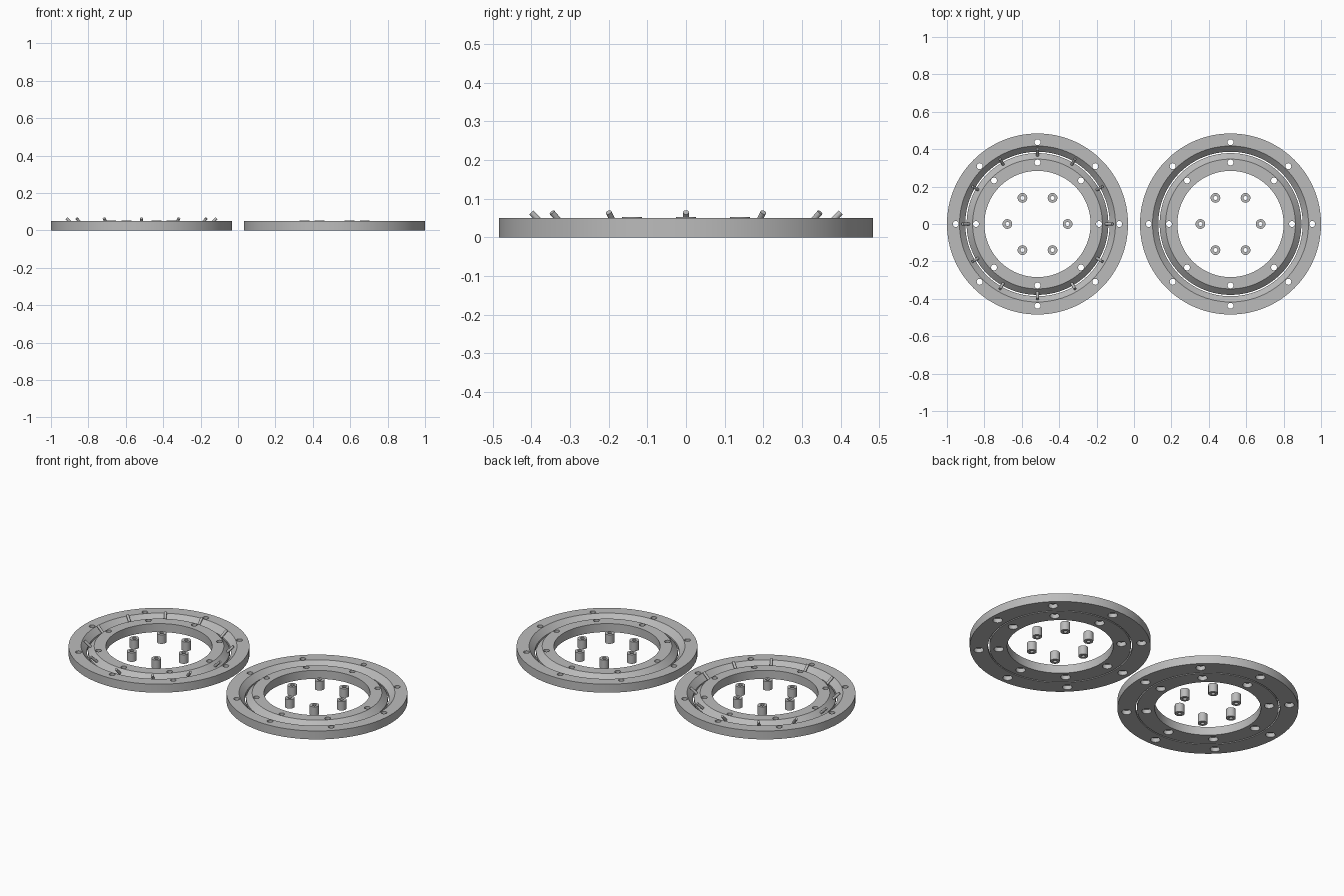
import bpy, bmesh
from math import cos, sin, pi, tau, radians
from mathutils import Matrix, Vector

if "Cube" in bpy.data.objects:
    bpy.data.objects.remove(bpy.data.objects["Cube"])

THICK = 0.05
CENTRE = 0.516      # distance of each bearing half from the middle
STEEL = (0.5, 0.5, 0.5, 1)

steel = bpy.data.materials.new("steel_grey")
steel.use_nodes = True
steel.diffuse_color = STEEL
steel.node_tree.nodes["Principled BSDF"].inputs["Base Color"].default_value = STEEL


def make_object(name, bm, x=0):
    bmesh.ops.recalc_face_normals(bm, faces=bm.faces)
    mesh = bpy.data.meshes.new(name)
    bm.to_mesh(mesh)
    bm.free()
    mesh.materials.append(steel)
    obj = bpy.data.objects.new(name, mesh)
    obj.location.x = x
    bpy.context.collection.objects.link(obj)
    return obj


def smooth(obj):
    bpy.ops.object.select_all(action="DESELECT")
    obj.select_set(True)
    bpy.context.view_layer.objects.active = obj
    bpy.ops.object.shade_smooth_by_angle(angle=radians(30))


def lathe(bm, profile, steps, centre=(0, 0)):
    """Revolve a closed (radius, height) profile about a vertical axis."""
    rings = []
    for i in range(steps):
        a = tau * i / steps
        rings.append([bm.verts.new((centre[0] + r * cos(a), centre[1] + r * sin(a), z))
                      for r, z in profile])
    n = len(profile)
    for i in range(steps):
        a, b = rings[i], rings[(i + 1) % steps]
        for j in range(n):
            k = (j + 1) % n
            bm.faces.new((a[j], b[j], b[k], a[k]))


def add_rod(bm, radius, length, matrix, steps=24):
    bmesh.ops.create_cone(bm, cap_ends=True, segments=steps, radius1=radius,
                          radius2=radius, depth=length, matrix=matrix)


def bolt_cutter(circle):
    """Eight through holes, each with a wider counterbore underneath."""
    bm = bmesh.new()
    for i in range(8):
        a = tau * i / 8
        centre = Vector((circle * cos(a), circle * sin(a), 0))
        stepped = ((0.026, -0.02), (0.026, 0.025), (0.016, 0.025), (0.016, 0.08))
        rings = []
        for r, z in stepped:
            rings.append([bm.verts.new(centre + Vector((r * cos(t), r * sin(t), z)))
                          for t in (tau * s / 24 for s in range(24))])
        for lo, hi in zip(rings, rings[1:]):
            for s in range(24):
                t = (s + 1) % 24
                bm.faces.new((lo[s], lo[t], hi[t], hi[s]))
        bm.faces.new(rings[0][::-1])
        bm.faces.new(rings[-1])
    return make_object("bolt_cutter", bm)


def drilled_ring(name, profile, circle, x):
    bm = bmesh.new()
    lathe(bm, profile, 128)
    ring = make_object(name, bm)
    cutter = bolt_cutter(circle)
    mod = ring.modifiers.new("bolt_holes", "BOOLEAN")
    mod.operation, mod.solver, mod.object = "DIFFERENCE", "EXACT", cutter
    bpy.context.view_layer.objects.active = ring
    bpy.ops.object.modifier_apply(modifier=mod.name)
    bpy.data.objects.remove(cutter)
    ring.location.x = x
    smooth(ring)


# Ring cross-sections: each carries one slope of the V-shaped roller track
outer_profile = ((0.484, 0), (0.484, THICK), (0.417, THICK), (0.386, 0.018), (0.386, 0))
inner_profile = ((0.284, 0), (0.379, 0), (0.379, 0.018), (0.347, THICK), (0.284, THICK))

for side, x in (("left", CENTRE), ("right", -CENTRE)):
    drilled_ring(side + "_outer_ring", outer_profile, 0.437, x)
    drilled_ring(side + "_inner_ring", inner_profile, 0.329, x)

    # Six hollow spacers standing in the opening
    bm = bmesh.new()
    for i in range(6):
        a = tau * i / 6
        tube = ((0.011, 0), (0.026, 0), (0.026, 0.053), (0.011, 0.053))
        lathe(bm, tube, 24, (0.161 * cos(a), 0.161 * sin(a)))
    smooth(make_object(side + "_spacers", bm, x))

# Twelve rollers leaning outward in the track of the right half
bm = bmesh.new()
for i in range(12):
    place = (Matrix.Rotation(tau * i / 12, 4, "Z")
             @ Matrix.Translation((0.383, 0, 0.047))
             @ Matrix.Rotation(pi / 4, 4, "Y"))
    add_rod(bm, 0.0075, 0.05, place)
smooth(make_object("right_rollers", bm, -CENTRE))
